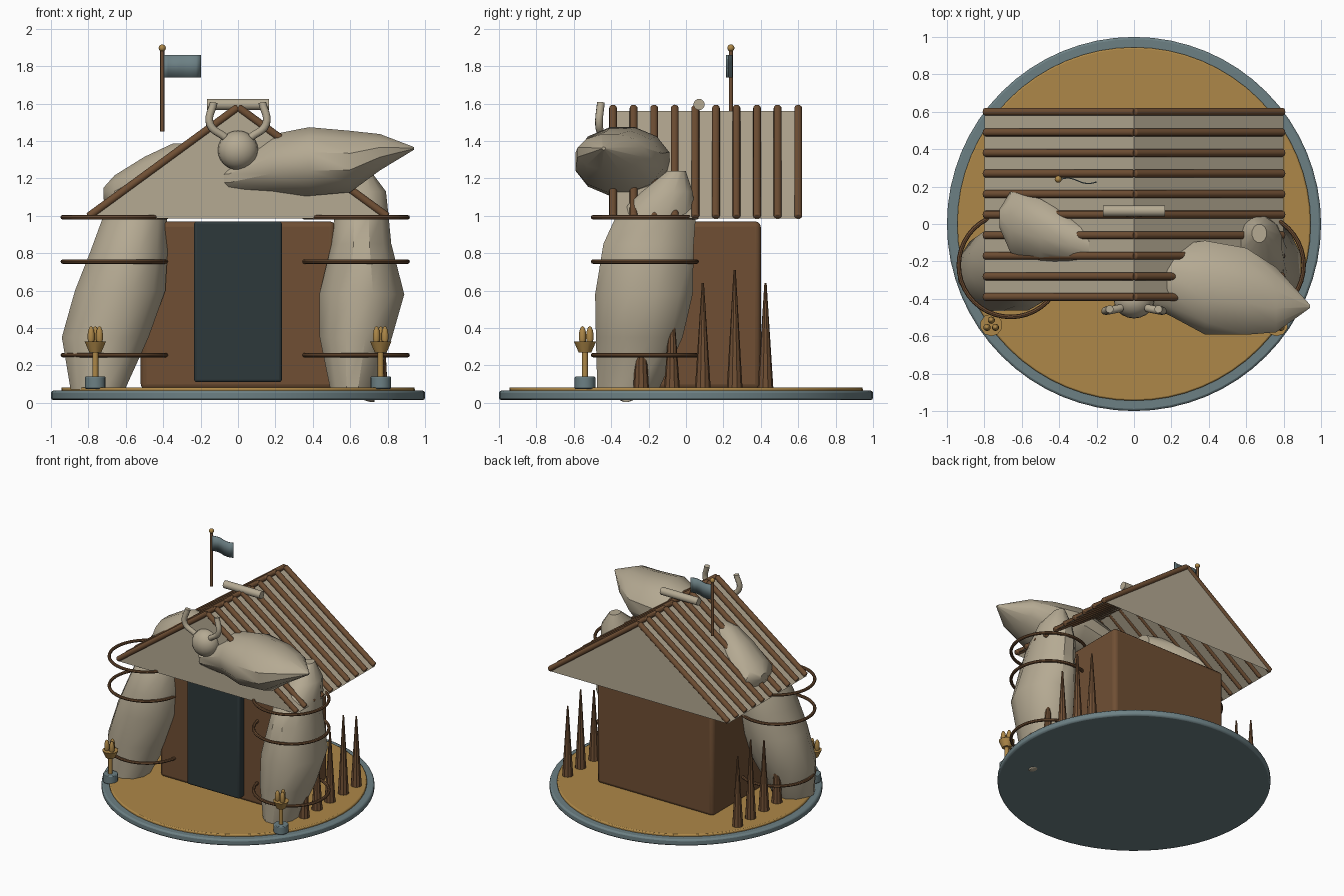
import bpy, bmesh, math
from mathutils import Vector

if "Cube" in bpy.data.objects:
    bpy.data.objects.remove(bpy.data.objects["Cube"])


def material(name, r, g, b):
    m = bpy.data.materials.new(name)
    m.diffuse_color = (r, g, b, 1)
    m.use_nodes = True
    m.node_tree.nodes["Principled BSDF"].inputs["Base Color"].default_value = m.diffuse_color
    return m


BONE = material("bone", 0.46, 0.40, 0.29)
WOOD = material("brown_wood", 0.16, 0.078, 0.034)
SAND = material("sand", 0.42, 0.245, 0.065)
SLATE = material("slate", 0.15, 0.215, 0.23)
DARK = material("dark_door", 0.027, 0.040, 0.043)


def finish(ob, name, mat, bevel=0, smooth=True, segments=2):
    ob.name = name
    ob.data.materials.clear()
    ob.data.materials.append(mat)
    if bevel:
        m = ob.modifiers.new("bevel", "BEVEL")
        m.width, m.segments = bevel, segments
    if smooth:
        bpy.ops.object.select_all(action="DESELECT")
        ob.select_set(True)
        bpy.context.view_layer.objects.active = ob
        bpy.ops.object.shade_smooth_by_angle(angle=math.radians(35))
    return ob


def from_bmesh(bm, name, mat, **kw):
    bmesh.ops.recalc_face_normals(bm, faces=bm.faces)
    me = bpy.data.meshes.new(name)
    bm.to_mesh(me)
    bm.free()
    ob = bpy.data.objects.new(name, me)
    bpy.context.collection.objects.link(ob)
    return finish(ob, name, mat, **kw)


def rod(name, a, b, r1, mat, r2=None, sides=12, bevel=0):
    a, b = Vector(a), Vector(b)
    r2 = r1 if r2 is None else r2
    bpy.ops.mesh.primitive_cone_add(vertices=sides, radius1=r1, radius2=r2,
                                    depth=(b - a).length, location=(a + b) / 2)
    ob = bpy.context.object
    ob.rotation_euler = (b - a).to_track_quat("Z", "Y").to_euler()
    return finish(ob, name, mat, bevel)


def box(name, lo, hi, mat, bevel):
    lo, hi = Vector(lo), Vector(hi)
    bpy.ops.mesh.primitive_cube_add(size=1, location=(lo + hi) / 2)
    ob = bpy.context.object
    ob.scale = hi - lo
    bpy.ops.object.transform_apply(location=False, rotation=False, scale=True)
    return finish(ob, name, mat, bevel, segments=3)


def ball(name, loc, scale, mat, seg=16):
    bpy.ops.mesh.primitive_uv_sphere_add(segments=seg, ring_count=seg // 2 + 2,
                                         radius=1, location=loc)
    bpy.context.object.scale = scale
    return finish(bpy.context.object, name, mat)


def limb(name, axis, sections, sides=12):
    """Loft of ellipses; section = position on axis, centre 1, radius 1, centre 2, radius 2."""
    bm = bmesh.new()
    rings = []
    for t, c1, r1, c2, r2 in sections:
        ring = []
        for i in range(sides):
            a = 2 * math.pi * (i + 0.5) / sides
            u, v = c1 + r1 * math.cos(a), c2 + r2 * math.sin(a)
            ring.append(bm.verts.new((u, v, t) if axis == "Z" else (t, u, v)))
        rings.append(ring)
    for p, q in zip(rings, rings[1:]):
        for i in range(sides):
            j = (i + 1) % sides
            bm.faces.new((p[i], p[j], q[j], q[i]))
    bm.faces.new(rings[0])
    bm.faces.new(rings[-1])
    return from_bmesh(bm, name, BONE)


# Round base and sandy ground
rod("base_disc", (0, 0, 0.015), (0, 0, 0.065), 1.0, SLATE, sides=64, bevel=0.012)
rod("ground_disc", (0, 0, 0.05), (0, 0, 0.083), 0.945, SAND, sides=64, bevel=0.008)

# House body and door
box("house_body", (-0.52, -0.26, 0.07), (0.52, 0.40, 0.97), WOOD, 0.03)
box("door", (-0.235, -0.32, 0.11), (0.235, -0.22, 0.97), DARK, 0.015)

# Open-bottomed tent roof
bm = bmesh.new()
f, k = [[bm.verts.new((x, y, z)) for x, z in ((-0.8, 0.985), (0, 1.56), (0.8, 0.985))]
        for y in (-0.40, 0.61)]
for face in (f, k, (f[0], f[1], k[1], k[0]), (f[1], f[2], k[2], k[1])):
    bm.faces.new(face)
from_bmesh(bm, "roof", BONE, smooth=False)

# Roof poles
for i in range(10):
    y = -0.39 + 0.11 * i
    for s in (-1, 1):
        rod("roof_pole", (s * 0.8, y, 0.995), (0, y, 1.58), 0.021, WOOD, bevel=0.008)
rod("ridge_bone", (-0.165, 0.07, 1.595), (0.165, 0.07, 1.595), 0.03, BONE, sides=16)

# Legs
limb("left_leg", "Z", [
    (0.07, -0.75, 0.15, -0.31, 0.16), (0.35, -0.71, 0.24, -0.25, 0.22),
    (0.60, -0.63, 0.25, -0.22, 0.25), (0.80, -0.585, 0.215, -0.20, 0.25),
    (1.00, -0.55, 0.175, -0.17, 0.21), (1.12, -0.50, 0.12, -0.12, 0.14)])
limb("right_leg", "Z", [
    (0.003, 0.72, 0.01, -0.32, 0.01), (0.07, 0.61, 0.12, -0.31, 0.17),
    (0.35, 0.63, 0.20, -0.25, 0.24), (0.58, 0.662, 0.235, -0.225, 0.27),
    (0.85, 0.66, 0.165, -0.20, 0.25), (1.00, 0.66, 0.15, -0.16, 0.22),
    (1.13, 0.675, 0.12, -0.10, 0.14), (1.24, 0.67, 0.04, -0.05, 0.05)])

# Arms draped over the roof
limb("right_arm", "X", [
    (-0.20, -0.20, 0.08, 1.20, 0.05), (-0.05, -0.26, 0.17, 1.20, 0.09),
    (0.18, -0.30, 0.19, 1.27, 0.17), (0.38, -0.34, 0.26, 1.29, 0.19),
    (0.60, -0.36, 0.24, 1.29, 0.17), (0.76, -0.405, 0.18, 1.34, 0.10),
    (0.94, -0.44, 0.01, 1.36, 0.008)])
limb("left_arm", "X", [
    (-0.72, 0.03, 0.05, 1.12, 0.03), (-0.66, 0.01, 0.17, 1.10, 0.12),
    (-0.50, -0.03, 0.17, 1.18, 0.14), (-0.35, -0.08, 0.13, 1.26, 0.13),
    (-0.18, -0.14, 0.10, 1.30, 0.09)])

# Skull with curved horns
ball("skull", (0, -0.41, 1.35), (0.108, 0.095, 0.105), BONE, 20)
for s in (-1, 1):
    cu = bpy.data.curves.new("horn", "CURVE")
    cu.dimensions = "3D"
    cu.bevel_depth, cu.bevel_resolution, cu.use_fill_caps = 0.021, 3, True
    sp = cu.splines.new("BEZIER")
    pts = [(0.07, -0.45, 1.42), (0.15, -0.465, 1.49), (0.13, -0.455, 1.605)]
    sp.bezier_points.add(len(pts) - 1)
    for bp, (x, y, z) in zip(sp.bezier_points, pts):
        bp.co = (s * x, y, z)
        bp.handle_left_type = bp.handle_right_type = "AUTO"
    sp.resolution_u = 6
    horn = bpy.data.objects.new("horn", cu)
    bpy.context.collection.objects.link(horn)
    cu.materials.append(BONE)

# Binding hoops around the legs
for x in (-0.66, 0.63):
    for z in (0.255, 0.755, 0.992):
        bpy.ops.mesh.primitive_torus_add(location=(x, -0.22, z), major_radius=0.277,
                                         minor_radius=0.012, major_segments=40,
                                         minor_segments=8)
        finish(bpy.context.object, "leg_hoop", WOOD)

# Side stakes
for s in (-1, 1):
    for y, top in ((-0.24, 0.64), (-0.075, 0.57), (0.09, 0.64), (0.26, 0.71), (0.425, 0.64)):
        rod("stake", (s * 0.76, y, 0.08), (s * 0.76, y, top), 0.042, WOOD, 0.006, 10)

# Torches at the front
for s in (-1, 1):
    x, y = s * 0.763, -0.54
    rod("torch_foot", (x, y, 0.075), (x, y, 0.14), 0.055, SLATE, sides=16, bevel=0.005)
    rod("torch_stem", (x, y, 0.13), (x, y, 0.28), 0.016, SAND)
    rod("torch_bowl", (x, y, 0.27), (x, y, 0.328), 0.034, SAND, 0.06, 10)
    for i in range(3):
        a = math.radians(90 + 120 * i)
        ball("torch_flame", (x + 0.026 * math.cos(a), y + 0.026 * math.sin(a), 0.355),
             (0.02, 0.02, 0.055), SAND, 10)

# Flag with pole and finial
rod("flag_pole", (-0.405, 0.24, 1.45), (-0.405, 0.24, 1.89), 0.011, WOOD)
ball("flag_finial", (-0.405, 0.24, 1.897), (0.019, 0.019, 0.019), SAND, 12)
bm = bmesh.new()
cols = []
for i in range(9):
    t = i / 8
    y = 0.24 - 0.012 * t + 0.012 * math.sin(2 * math.pi * t)
    cols.append([bm.verts.new((-0.40 + 0.2 * t, y, z)) for z in (1.74, 1.86)])
for p, q in zip(cols, cols[1:]):
    bm.faces.new((p[0], q[0], q[1], p[1]))
flag = from_bmesh(bm, "flag", SLATE)
flag.modifiers.new("thickness", "SOLIDIFY").thickness = 0.006
